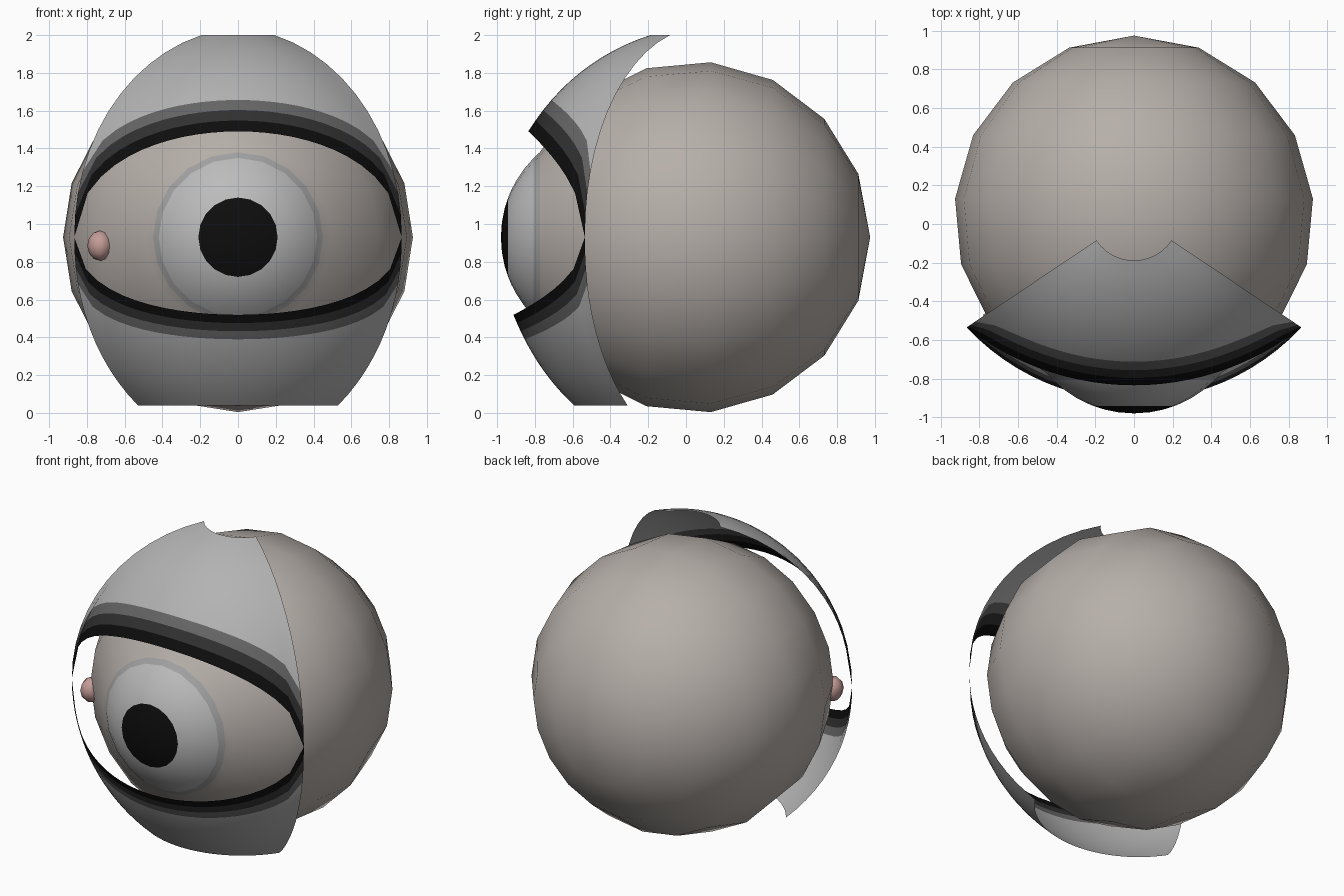
import bpy, bmesh
from math import sin, cos, pi, radians, sqrt
from mathutils import Vector

if "Cube" in bpy.data.objects:
    bpy.data.objects.remove(bpy.data.objects["Cube"])

CENTRE = Vector((0, 0.045, 0.93))
R = 0.93


def material(name, r, g, b):
    m = bpy.data.materials.new(name)
    m.diffuse_color = (r, g, b, 1)
    m.use_nodes = True
    m.node_tree.nodes["Principled BSDF"].inputs["Base Color"].default_value = m.diffuse_color
    return m


def finish(name, bm, mats):
    bmesh.ops.recalc_face_normals(bm, faces=bm.faces)
    for f in bm.faces:
        f.smooth = True
    me = bpy.data.meshes.new(name)
    bm.to_mesh(me)
    bm.free()
    for m in mats:
        me.materials.append(m)
    ob = bpy.data.objects.new(name, me)
    bpy.context.collection.objects.link(ob)
    return ob


white = material("eye_white", 0.47, 0.43, 0.40)
iris_rim = material("iris_rim", 0.36, 0.36, 0.36)
iris = material("iris", 0.5, 0.5, 0.5)
black = material("black", 0.004, 0.004, 0.004)
dark = material("dark", 0.03, 0.03, 0.03)
mid = material("mid", 0.13, 0.13, 0.13)
skin = material("lid_grey", 0.45, 0.45, 0.45)
pink = material("pink", 0.55, 0.33, 0.31)

# Eyeball: coarse sphere lathed about y, with a finely ringed cornea bulge
rings = []
for k in range(1, 8):
    a = k * 2 * pi / 17
    rings.append((R * sin(a), CENTRE.y + R * cos(a)))
CR = 0.594
for r in (0.45, 0.42, 0.36, 0.30, 0.25, 0.21, 0.15, 0.08):
    rings.append((r, -0.98 + CR - sqrt(CR * CR - r * r)))
SEG = 20
bm = bmesh.new()
loops = [[bm.verts.new((r * cos(2 * pi * i / SEG), y, CENTRE.z + r * sin(2 * pi * i / SEG)))
          for i in range(SEG)] for r, y in rings]
back = bm.verts.new((0, CENTRE.y + R, CENTRE.z))
front = bm.verts.new((0, -0.98, CENTRE.z))
for i in range(SEG):
    j = (i + 1) % SEG
    bm.faces.new((back, loops[0][i], loops[0][j]))
    bm.faces.new((front, loops[-1][j], loops[-1][i])).material_index = 3
    for k in range(len(loops) - 1):
        f = bm.faces.new((loops[k][i], loops[k + 1][i], loops[k + 1][j], loops[k][j]))
        r = rings[k][0]
        if k >= 7:
            f.material_index = 3 if r < 0.24 else 1 if r > 0.43 else 2
finish("eyeball", bm, [white, iris_rim, iris, black])


# Eyelids: open sheets of a sphere with an elliptical rim, flaring outwards
def eyelid(name, rim, end, cols=24, rows=12, half=56.2):
    bm = bmesh.new()
    grid = []
    for c in range(cols + 1):
        u = -1 + 2 * c / cols
        az = radians(half * u)
        start = rim * sqrt(max(0, 1 - u * u))
        column = []
        for k in range(rows + 1):
            t = k / rows
            lat = radians(start + (end - start) * t)
            rad = 1.043 + 0.052 * t ** 1.5
            column.append(bm.verts.new(CENTRE + rad * Vector(
                (sin(az) * cos(lat), -cos(az) * cos(lat), sin(lat)))))
        grid.append(column)
    for c in range(cols):
        for k in range(rows):
            f = bm.faces.new((grid[c][k], grid[c + 1][k], grid[c + 1][k + 1], grid[c][k + 1]))
            f.material_index = min(k, 3)
    ob = finish(name, bm, [black, dark, mid, skin])
    # Face the sheet outwards
    me = ob.data
    p = me.polygons[len(me.polygons) // 2]
    if p.normal.dot(p.center - CENTRE) < 0:
        me.flip_normals()


eyelid("upper_eyelid", 32.5, 77.7)
eyelid("lower_eyelid", -23.2, -54.4)

# Tear duct: small pink bead in the inner corner
bm = bmesh.new()
bmesh.ops.create_uvsphere(bm, u_segments=8, v_segments=6, radius=1)
bmesh.ops.scale(bm, vec=(0.068, 0.075, 0.08), verts=bm.verts)
bmesh.ops.translate(bm, vec=(-0.73, -0.52, 0.885), verts=bm.verts)
finish("tear_duct", bm, [pink])
